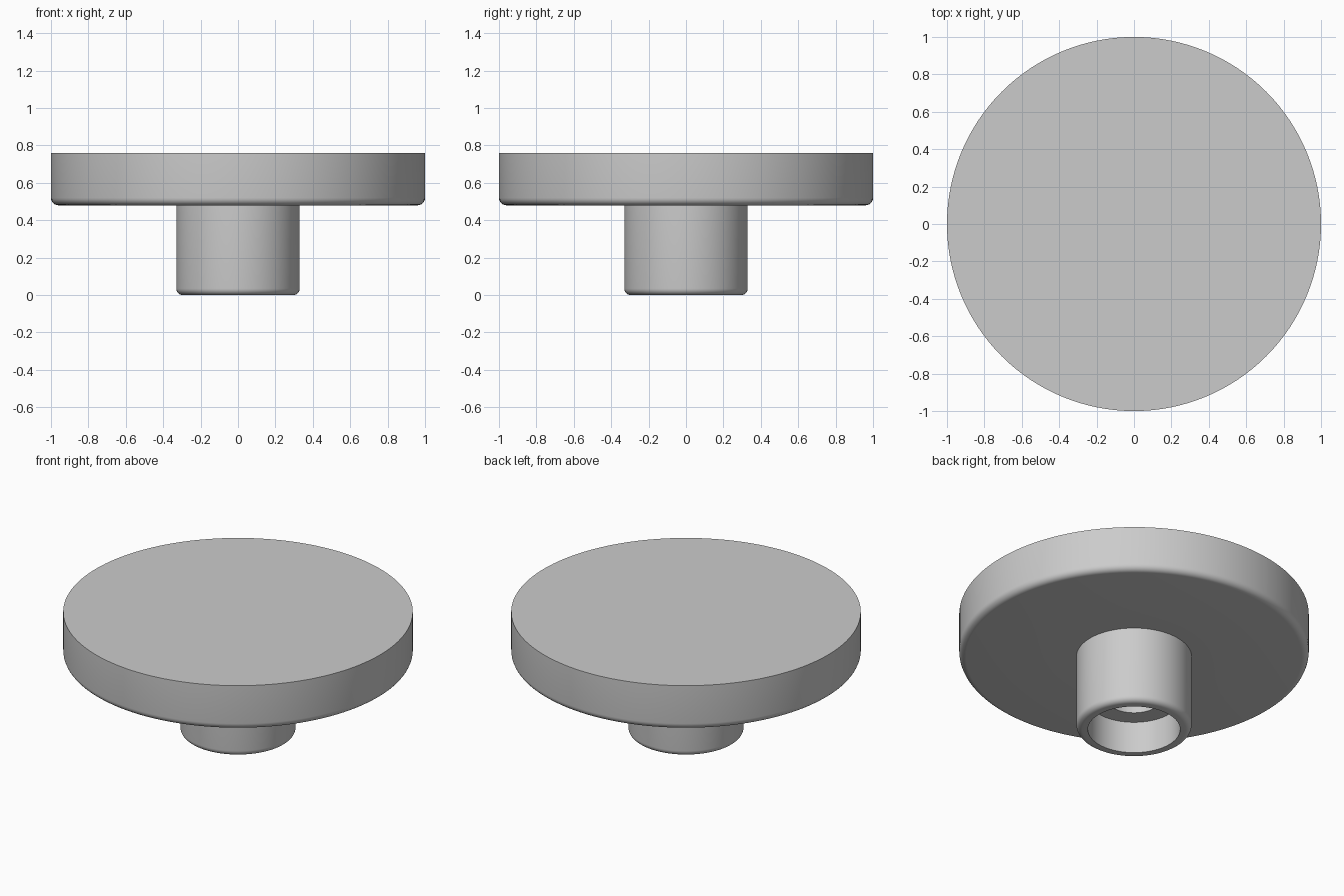
import bpy
import bmesh
import math
from mathutils import Vector

cube = bpy.data.objects.get("Cube")
if cube:
    bpy.data.objects.remove(cube, do_unlink=True)

gray = bpy.data.materials.new("plain gray")
gray.use_nodes = True
color = (0.6, 0.6, 0.6, 1)
gray.diffuse_color = color
gray.node_tree.nodes["Principled BSDF"].inputs["Base Color"].default_value = color

SEGMENTS = 128


def rounded(radius, z, fillet, steps=6):
    """Points of a rounded lower outer corner, from the base up to the side."""
    angles = [i / steps * math.pi / 2 for i in range(steps + 1)]
    return [(radius - fillet + fillet * math.sin(a),
             z + fillet - fillet * math.cos(a)) for a in angles]


def lathe(name, profile):
    """Spin a radius/height profile about the vertical axis."""
    bm = bmesh.new()
    verts = [bm.verts.new(Vector((r, 0, z))) for r, z in profile]
    edges = [bm.edges.new(pair) for pair in zip(verts, verts[1:])]
    bmesh.ops.spin(bm, geom=verts + edges, cent=(0, 0, 0), axis=(0, 0, 1),
                   angle=math.tau, steps=SEGMENTS, use_duplicate=False)
    bmesh.ops.remove_doubles(bm, verts=bm.verts[:], dist=0.0001)
    bmesh.ops.recalc_face_normals(bm, faces=bm.faces[:])
    mesh = bpy.data.meshes.new(name)
    bm.to_mesh(mesh)
    bm.free()
    mesh.materials.append(gray)
    obj = bpy.data.objects.new(name, mesh)
    bpy.context.collection.objects.link(obj)
    bpy.ops.object.select_all(action="DESELECT")
    obj.select_set(True)
    bpy.context.view_layer.objects.active = obj
    bpy.ops.object.shade_smooth_by_angle(angle=math.radians(30))
    return obj


# Knob in one body: stepped bore, stem with rounded foot, then the wide disc
bore = [(0, 0.48), (0.155, 0.48), (0.155, 0.2), (0.264, 0.2), (0.264, 0)]
stem = rounded(0.33, 0, 0.035) + [(0.33, 0.48)]
disc = rounded(1, 0.48, 0.04) + [(1, 0.76), (0, 0.76)]
lathe("knob", bore + stem + disc)
